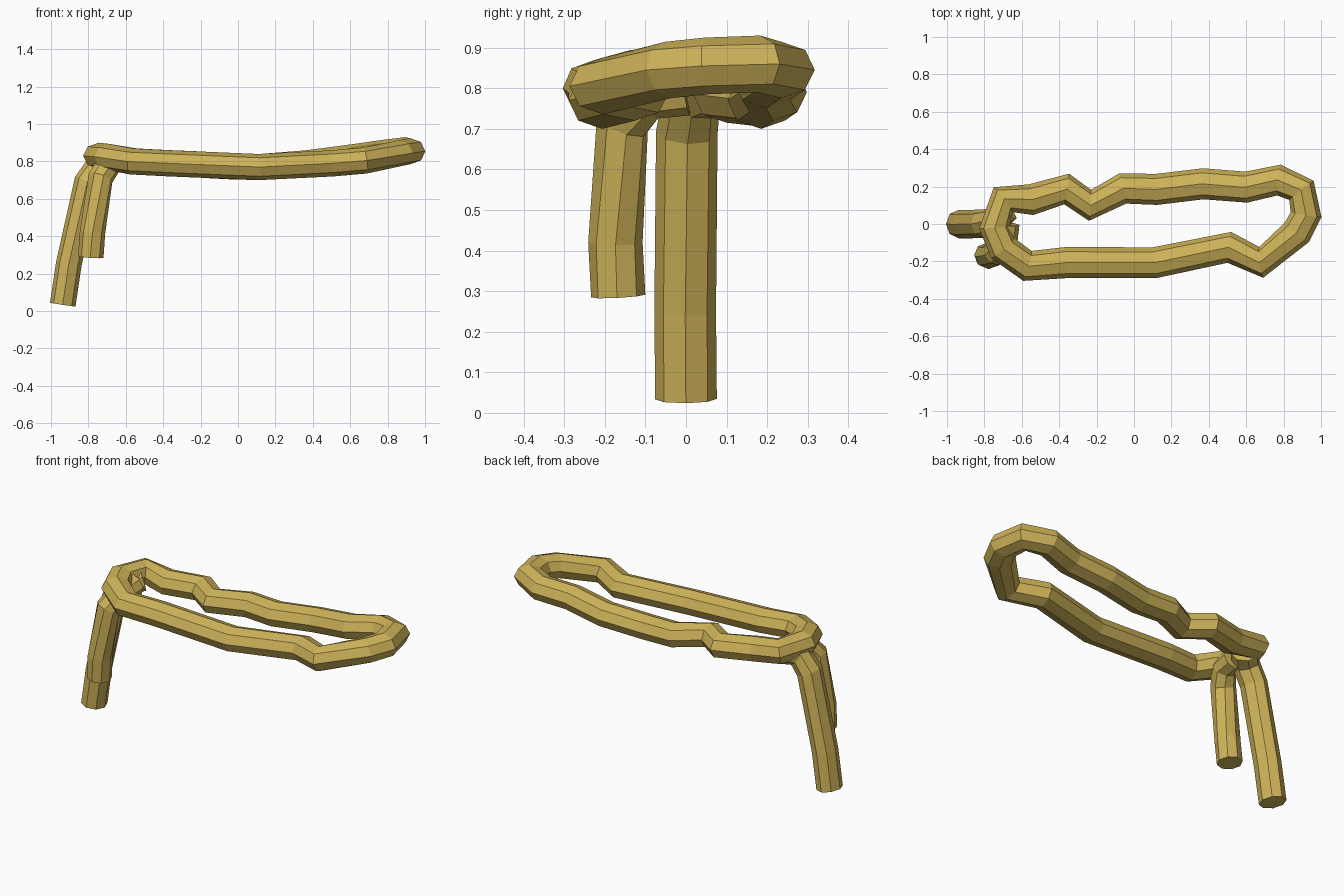
import bpy, bmesh, math
from mathutils import Vector

if "Cube" in bpy.data.objects:
    bpy.data.objects.remove(bpy.data.objects["Cube"])

SIDES = 8
mat = bpy.data.materials.new("straw yellow")
mat.diffuse_color = (0.62, 0.45, 0.10, 1)
mat.use_nodes = True
mat.node_tree.nodes["Principled BSDF"].inputs["Base Color"].default_value = mat.diffuse_color


def sweep(name, pts, ref, wide, tall, closed=False):
    """Sweep an octagon along a path; ref steers the section's 'up' side."""
    pts, ref = [Vector(p) for p in pts], Vector(ref)
    n = len(pts)
    bm = bmesh.new()
    rings = []
    for i, p in enumerate(pts):
        a = pts[(i - 1) % n] if closed or i > 0 else p
        b = pts[(i + 1) % n] if closed or i < n - 1 else p
        t = Vector()
        if a != p:
            t += (p - a).normalized()
        if b != p:
            t += (b - p).normalized()
        t.normalize()
        side = t.cross(ref).normalized()
        up = side.cross(t)
        ring = []
        for k in range(SIDES):
            ang = 2 * math.pi * k / SIDES
            ring.append(bm.verts.new(p + side * wide * math.cos(ang) + up * tall * math.sin(ang)))
        rings.append(ring)
    for i in range(n if closed else n - 1):
        r, s = rings[i], rings[(i + 1) % n]
        for k in range(SIDES):
            m = (k + 1) % SIDES
            bm.faces.new((r[k], r[m], s[m], s[k]))
    if not closed:
        bm.faces.new(rings[0])
        bm.faces.new(rings[-1])
    bmesh.ops.recalc_face_normals(bm, faces=bm.faces)
    me = bpy.data.meshes.new(name)
    bm.to_mesh(me)
    bm.free()
    me.materials.append(mat)
    ob = bpy.data.objects.new(name, me)
    bpy.context.collection.objects.link(ob)
    return ob


# long horizontal rope loop
sweep("rope_loop", [
    (-0.70, 0.13, 0.825), (-0.55, 0.13, 0.80), (-0.36, 0.187, 0.79), (-0.235, 0.10, 0.785),
    (-0.06, 0.19, 0.775), (0.12, 0.185, 0.77), (0.37, 0.215, 0.79), (0.60, 0.197, 0.82),
    (0.775, 0.235, 0.845), (0.895, 0.18, 0.86), (0.92, 0.05, 0.855), (0.87, -0.045, 0.845),
    (0.68, -0.205, 0.805), (0.51, -0.125, 0.79), (0.11, -0.207, 0.77), (-0.37, -0.207, 0.79),
    (-0.57, -0.224, 0.80), (-0.70, -0.13, 0.825), (-0.745, -0.02, 0.83)],
    (0, 0, 1), 0.083, 0.07, closed=True)

# long hanging end, bending in under the loop
sweep("long_rope_end", [
    (-0.937, 0, 0.034), (-0.905, -0.002, 0.25), (-0.808, 0.002, 0.69),
    (-0.745, 0.015, 0.78), (-0.68, 0.08, 0.805)],
    (-1, 0, 1), 0.076, 0.069)

# short hanging end
sweep("short_rope_end", [
    (-0.787, -0.167, 0.288), (-0.778, -0.174, 0.42), (-0.735, -0.157, 0.71),
    (-0.69, -0.10, 0.785), (-0.68, 0.0, 0.80)],
    (-1, 0, 1), 0.067, 0.068)
